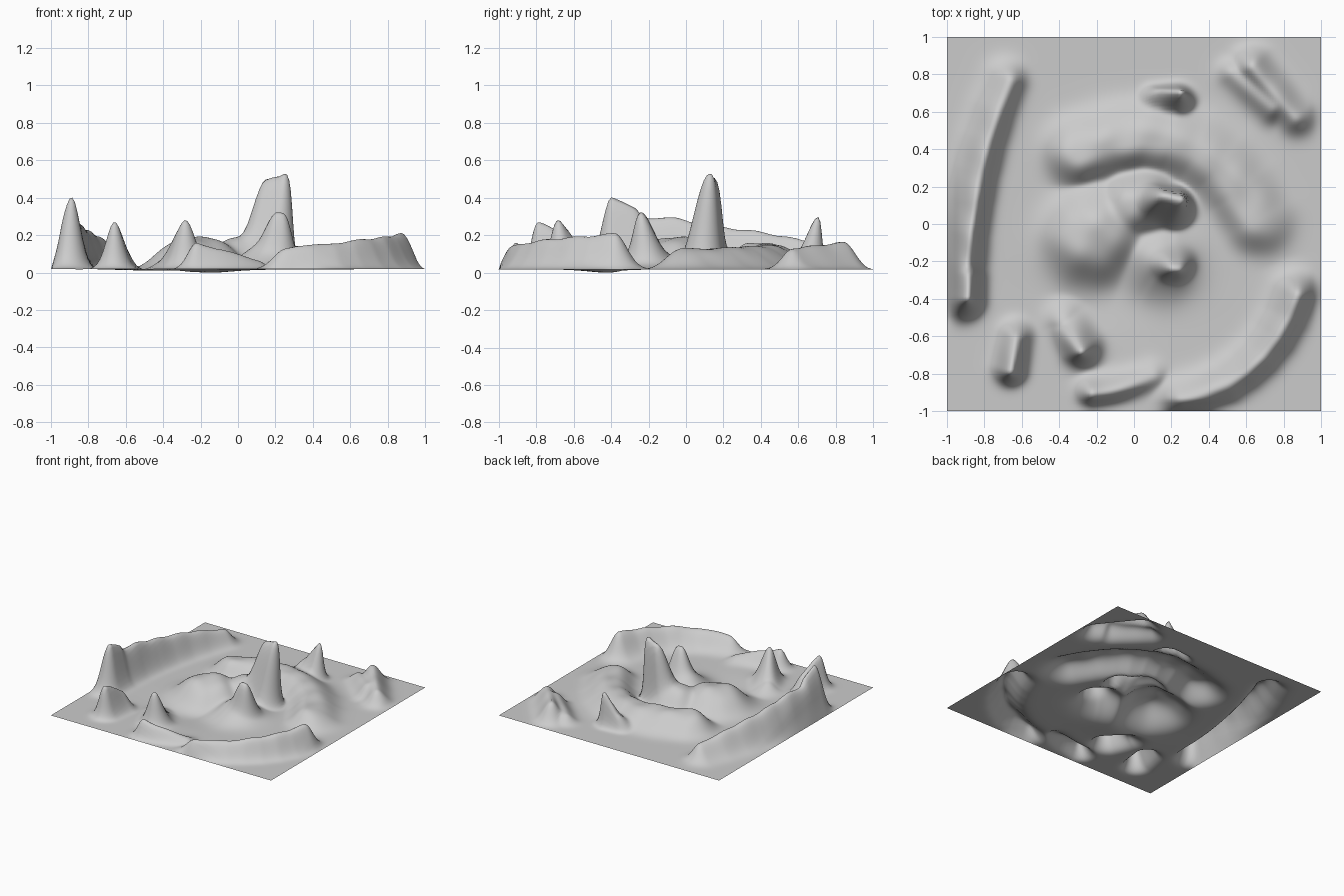
import bpy, bmesh, math

if "Cube" in bpy.data.objects:
    bpy.data.objects.remove(bpy.data.objects["Cube"])

forms = []


def ridge(start, end, heights, wl, wr=None, bend=0, power=2, lean=(0, 0), fall=1):
    """A crest from start to end, bowed left by bend, with left and right slope widths."""
    (ax, ay), (bx, by) = start, end
    ux, uy = bx - ax, by - ay
    length = math.hypot(ux, uy)
    steps = 7
    path = []
    for i in range(steps + 1):
        t = i / steps
        s = 4 * bend * t * (1 - t) / length
        path.append((ax + t * ux - s * uy, ay + t * uy + s * ux,
                     heights[0] + t ** fall * (heights[1] - heights[0])))
    forms.append((path, wl, wr or wl, power, lean))


# Outer walls: west (with a high south end), south, south-east, north-east
ridge((-.89, -.39), (-.66, .76), (.29, .12), .1, .065, bend=.06, fall=1.6)
ridge((-.89, -.4), (-.88, -.28), (.37, .28), .075, .06)
ridge((-.22, -.91), (.1, -.82), (.145, .05), .075, .05, bend=-.015)
ridge((.26, -.95), (.88, -.38), (.12, .19), .1, .07, bend=-.12)
ridge((.63, .84), (.86, .57), (.15, .11), .085, .075)
ridge((.53, .81), (.74, .62), (.07, .1), .06, .07)
# Small steep hills: south-west, south, north
ridge((-.65, -.77), (-.62, -.6), (.26, .17), .07, .055, lean=(-.01, -.02))
ridge((-.28, -.65), (-.37, -.5), (.27, .08), .08, .075, lean=(0, -.03))
ridge((.11, .67), (.23, .67), (.13, .29), .05, .075, lean=(.02, .035))
# Central spike and its rounded foot
ridge((.11, .13), (.2, .11), (.48, .53), .065, .1, power=2.4, lean=(.05, .025), fall=.6)
ridge((0, .1), (.05, .11), (.17, .18), .15, power=3)
# Inner south-east hill on its dome
ridge((.13, -.2), (.15, -.21), (.14, .15), .16)
ridge((.18, -.21), (.21, -.21), (.31, .31), .09, .08, lean=(.03, -.03))
# West dome and spiral arm
ridge((-.24, -.08), (-.2, -.05), (.17, .17), .22, power=3)
ridge((-.29, .36), (.64, .01), (.14, .11), .18, .13, bend=.24, power=2.8)


def nearest(path, x, y):
    """Distance, side (-1..1, left positive) and height at the closest crest point."""
    best = (9, 0, 0)
    for (ax, ay, ah), (bx, by, bh) in zip(path, path[1:]):
        ux, uy = bx - ax, by - ay
        length = math.hypot(ux, uy)
        t = max(0, min(1, ((x - ax) * ux + (y - ay) * uy) / length ** 2))
        dx, dy = x - ax - t * ux, y - ay - t * uy
        d = math.hypot(dx, dy)
        if d < best[0]:
            side = (ux * dy - uy * dx) / (length * d) if d > 1e-6 else 0
            best = (d, side, ah + t * (bh - ah))
    return best


def terrain(x, y):
    """Blend all landforms, leaning the steep ones sideways."""
    total, sx, sy = 0, 0, 0
    for path, wl, wr, power, lean in forms:
        d, side, h = nearest(path, x, y)
        w = wr + (wl - wr) * (.5 + .5 * side)
        if d > 3 * w:
            continue
        f = math.exp(-(d / w) ** power)
        total += (h * f) ** 4
        sx += lean[0] * f
        sy += lean[1] * f
    # gentle crest ripple, shallow basin, flat border
    z = total ** .25 * (1 + .045 * math.sin(23 * x + 5 * y) * math.sin(21 * y - 7 * x))
    basin = .022 * math.exp(-((x + .15) / .35) ** 2 - ((y + .36) / .2) ** 2)
    edge = max(0, min(1, (1 - max(abs(x), abs(y))) / .06))
    return x + sx * edge, y + sy * edge, .025 + z * edge ** .6 - basin * edge


# Terrain sheet
bm = bmesh.new()
bmesh.ops.create_grid(bm, x_segments=140, y_segments=140, size=1)
for v in bm.verts:
    v.co = terrain(v.co.x, v.co.y)
inner = [v for v in bm.verts if not v.is_boundary]
bmesh.ops.smooth_vert(bm, verts=inner, factor=.5, use_axis_x=True, use_axis_y=True, use_axis_z=True)
low = min(v.co.z for v in bm.verts)
for v in bm.verts:
    v.co.z -= low
mesh = bpy.data.meshes.new("terrain")
bm.to_mesh(mesh)
bm.free()
obj = bpy.data.objects.new("terrain", mesh)
bpy.context.collection.objects.link(obj)
for p in mesh.polygons:
    p.use_smooth = True
